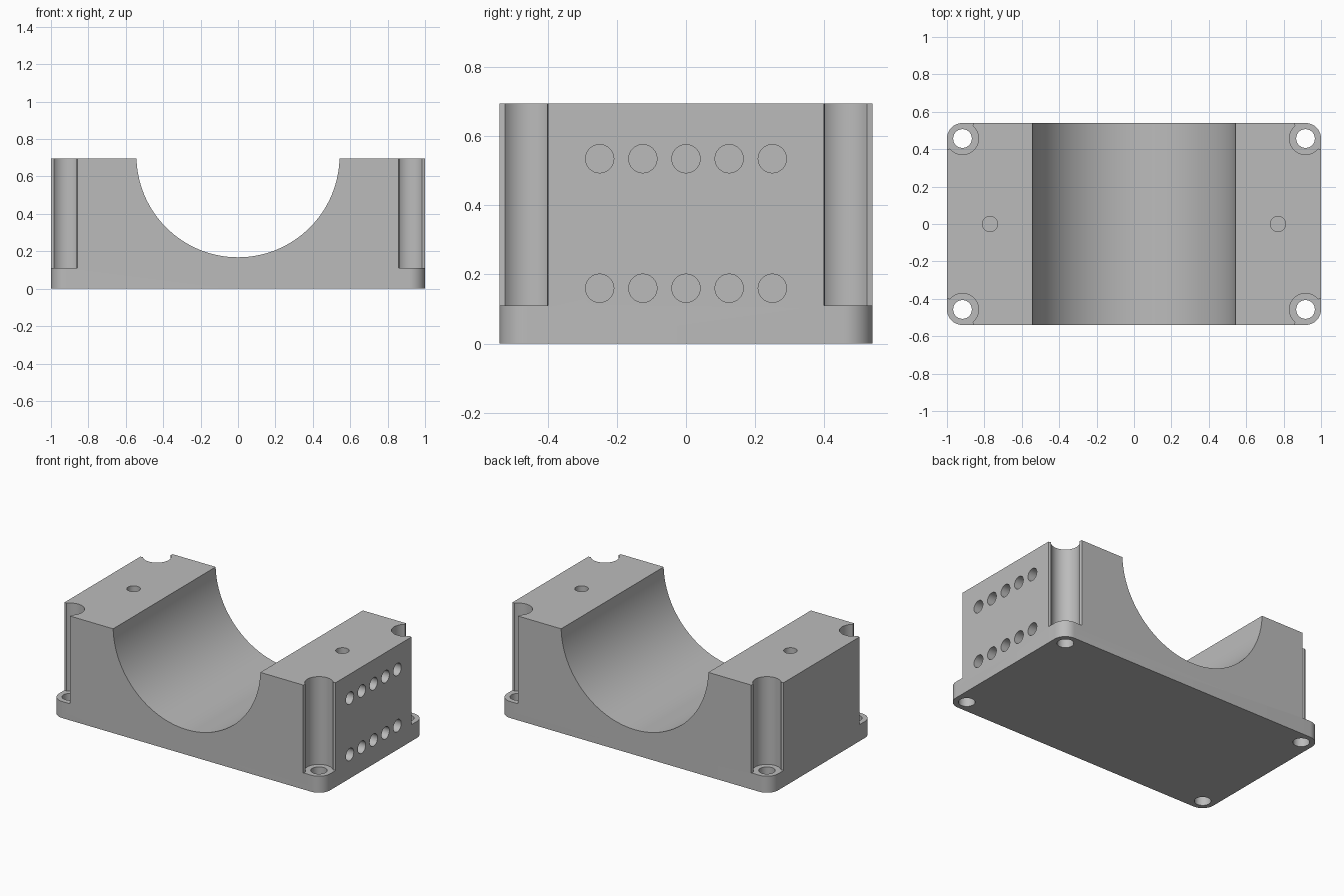
import bpy, bmesh
from math import cos, sin, pi, radians
from mathutils import Matrix, Vector

cube = bpy.data.objects.get("Cube")
if cube:
    bpy.data.objects.remove(cube, do_unlink=True)

HX, HY, H = 1.0, 0.54, 0.695          # half length, half width, height
CX, CY, R = 0.917, 0.457, 0.083       # corner bolt centre and radius
FLANGE = 0.11

grey = bpy.data.materials.new("plain_grey")
grey.use_nodes = True
grey.diffuse_color = (0.5, 0.5, 0.5, 1)
grey.node_tree.nodes["Principled BSDF"].inputs["Base Color"].default_value = (0.5, 0.5, 0.5, 1)


def arc(cx, cy, r, a0, a1, n):
    return [(cx + r * cos(radians(a0 + (a1 - a0) * i / n)),
             cy + r * sin(radians(a0 + (a1 - a0) * i / n))) for i in range(n + 1)]


def make_object(name, bm):
    bmesh.ops.recalc_face_normals(bm, faces=bm.faces)
    mesh = bpy.data.meshes.new(name)
    bm.to_mesh(mesh)
    bm.free()
    mesh.materials.append(grey)
    obj = bpy.data.objects.new(name, mesh)
    bpy.context.collection.objects.link(obj)
    return obj


def prism(name, outline, z0, z1):
    bm = bmesh.new()
    face = bm.faces.new([bm.verts.new((x, y, z0)) for x, y in outline])
    top = bmesh.ops.extrude_face_region(bm, geom=[face])["geom"]
    bmesh.ops.translate(bm, vec=(0, 0, z1 - z0),
                        verts=[v for v in top if isinstance(v, bmesh.types.BMVert)])
    return make_object(name, bm)


def rod(name, centre, axis, radius, length, segments=32):
    bm = bmesh.new()
    turn = Vector(axis).to_track_quat('Z', 'Y').to_matrix().to_4x4()
    bmesh.ops.create_cone(bm, cap_ends=True, segments=segments, radius1=radius,
                          radius2=radius, depth=length,
                          matrix=Matrix.Translation(centre) @ turn)
    return make_object(name, bm)


# Block with rounded vertical corners
outline = []
for sx, sy, a in ((1, 1, 0), (-1, 1, 90), (-1, -1, 180), (1, -1, 270)):
    outline += arc(sx * CX, sy * CY, R, a, a + 90, 12)
block = prism("saddle_block", outline, 0, H)

# Cradle trough
cutters = [rod("trough_cutter", (0, 0, 0.711), (0, 1, 0), 0.543, 2, 128)]

# Corner pockets above the flange, with bolt holes through it
pocket = arc(CX, CY, 0.086, 321, 129, 28)[::-1]
pocket = [(CX - 0.058, 1)] + [(CX - 0.058, HY)] + pocket + [(HX, CY - 0.058), (1.4, CY - 0.058), (1.4, 1)]
for sx in (-1, 1):
    for sy in (-1, 1):
        cutters.append(prism("pocket_cutter", [(sx * x, sy * y) for x, y in pocket], FLANGE, 1))
        cutters.append(rod("bolt_cutter", (sx * CX, sy * CY, 0), (0, 0, 1), 0.05, 0.5))
    # Blind holes in the top faces
    cutters.append(rod("top_hole_cutter", (sx * 0.77, 0, H), (0, 0, 1), 0.041, 0.4))

# Two rows of blind holes in the left end
for z in (0.16, 0.535):
    for i in range(-2, 3):
        cutters.append(rod("side_hole_cutter", (HX, i * 0.125, z), (1, 0, 0), 0.041, 0.36))

bpy.ops.object.select_all(action='DESELECT')
block.select_set(True)
bpy.context.view_layer.objects.active = block
for cutter in cutters:
    mod = block.modifiers.new("cut", 'BOOLEAN')
    mod.operation = 'DIFFERENCE'
    mod.solver = 'EXACT'
    mod.object = cutter
    cutter.hide_render = True
    bpy.ops.object.modifier_apply(modifier=mod.name)
    bpy.data.objects.remove(cutter, do_unlink=True)

bpy.ops.object.shade_smooth_by_angle(angle=radians(30))
